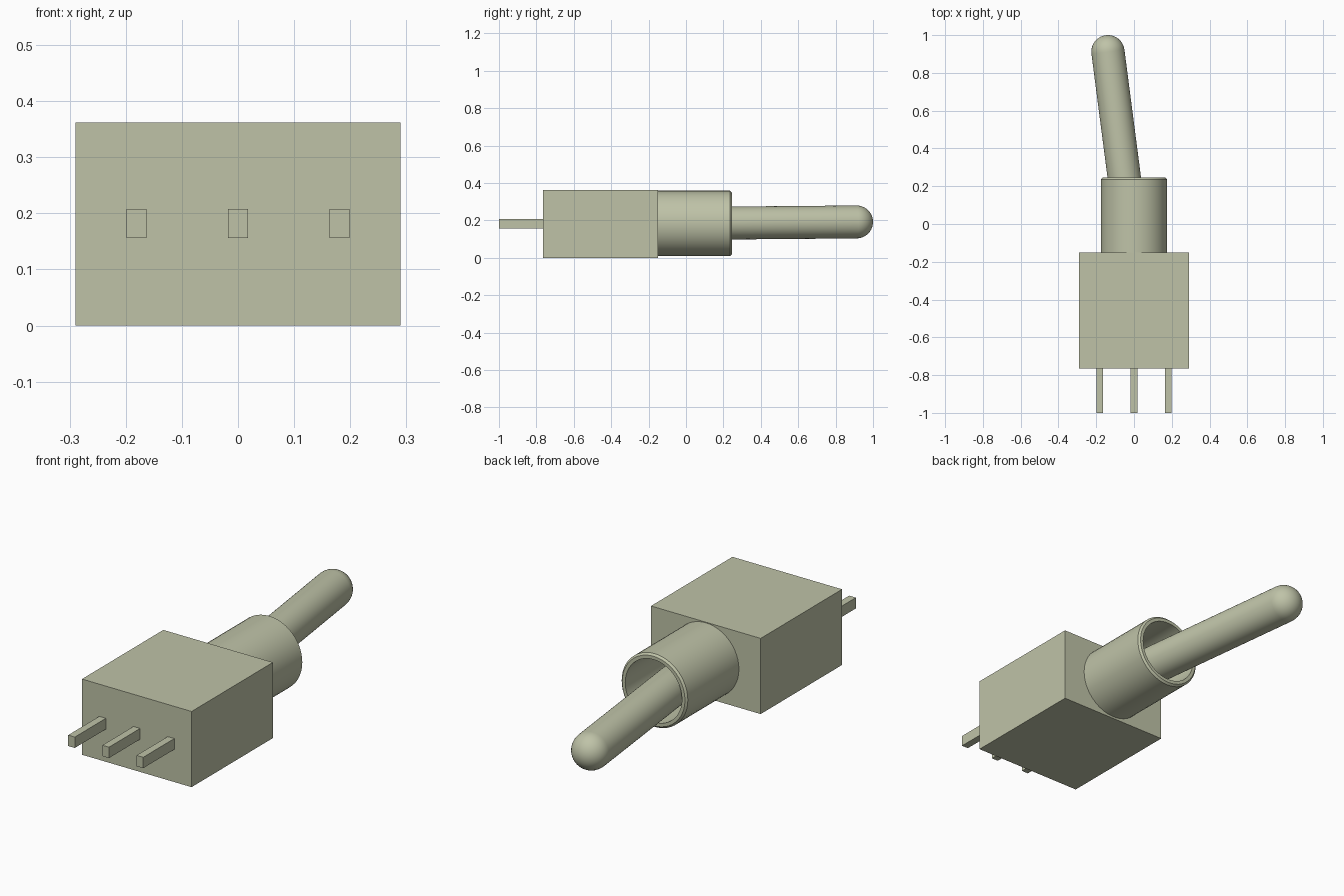
import bpy, bmesh, math
from mathutils import Vector

if "Cube" in bpy.data.objects:
    bpy.data.objects.remove(bpy.data.objects["Cube"])

metal = bpy.data.materials.new("grey_green")
metal.diffuse_color = (0.52, 0.545, 0.39, 1)
metal.use_nodes = True
metal.node_tree.nodes["Principled BSDF"].inputs["Base Color"].default_value = metal.diffuse_color


def box(name, lo, hi):
    lo, hi = Vector(lo), Vector(hi)
    bpy.ops.mesh.primitive_cube_add(size=1, location=(lo + hi) / 2)
    ob = bpy.context.object
    ob.name = name
    ob.scale = hi - lo
    bpy.ops.object.transform_apply(location=False, rotation=False, scale=True)
    ob.data.materials.append(metal)
    return ob


def lathe(name, profile, base, direction, steps=48):
    """Spin (radius, height) points about local z, then aim z along direction."""
    bm = bmesh.new()
    verts = [bm.verts.new((r, 0, h)) for r, h in profile]
    edges = [bm.edges.new(pair) for pair in zip(verts, verts[1:])]
    bmesh.ops.spin(bm, geom=verts + edges, cent=(0, 0, 0), axis=(0, 0, 1),
                   angle=math.tau, steps=steps)
    bmesh.ops.remove_doubles(bm, verts=bm.verts, dist=1e-5)
    bmesh.ops.recalc_face_normals(bm, faces=bm.faces)
    mesh = bpy.data.meshes.new(name)
    bm.to_mesh(mesh)
    bm.free()
    ob = bpy.data.objects.new(name, mesh)
    bpy.context.collection.objects.link(ob)
    ob.location = base
    ob.rotation_euler = Vector(direction).to_track_quat('Z', 'Y').to_euler()
    mesh.materials.append(metal)
    bpy.ops.object.select_all(action='DESELECT')
    ob.select_set(True)
    bpy.context.view_layer.objects.active = ob
    bpy.ops.object.shade_smooth_by_angle(angle=math.radians(30))
    return ob


# Housing block
box("switch_body", (-0.29, -0.765, 0), (0.29, -0.15, 0.362))

# Three terminal pins
for i in (-1, 0, 1):
    box(f"terminal_pin_{i + 2}", (i * 0.181 - 0.0175, -1.0, 0.156),
        (i * 0.181 + 0.0175, -0.76, 0.208))

# Hollow bushing with a chamfered rim
lathe("bushing", [(0, 0.002), (0.15, 0.002), (0.15, 0.395), (0.166, 0.395),
                  (0.175, 0.386), (0.175, 0)], (0, -0.15, 0.184), (0, 1, 0))

# Tilted toggle lever with a hemispherical tip
pivot, tip, r = Vector((0, -0.15, 0.183)), Vector((-0.138, 0.912, 0.192)), 0.088
length = (tip - pivot).length
dome = [(r * math.cos(a), length + r * math.sin(a))
        for a in (math.pi / 2 * k / 10 for k in range(10))]
lathe("toggle_lever", [(0, 0), (r, 0)] + dome + [(0, length + r)], pivot, tip - pivot)
